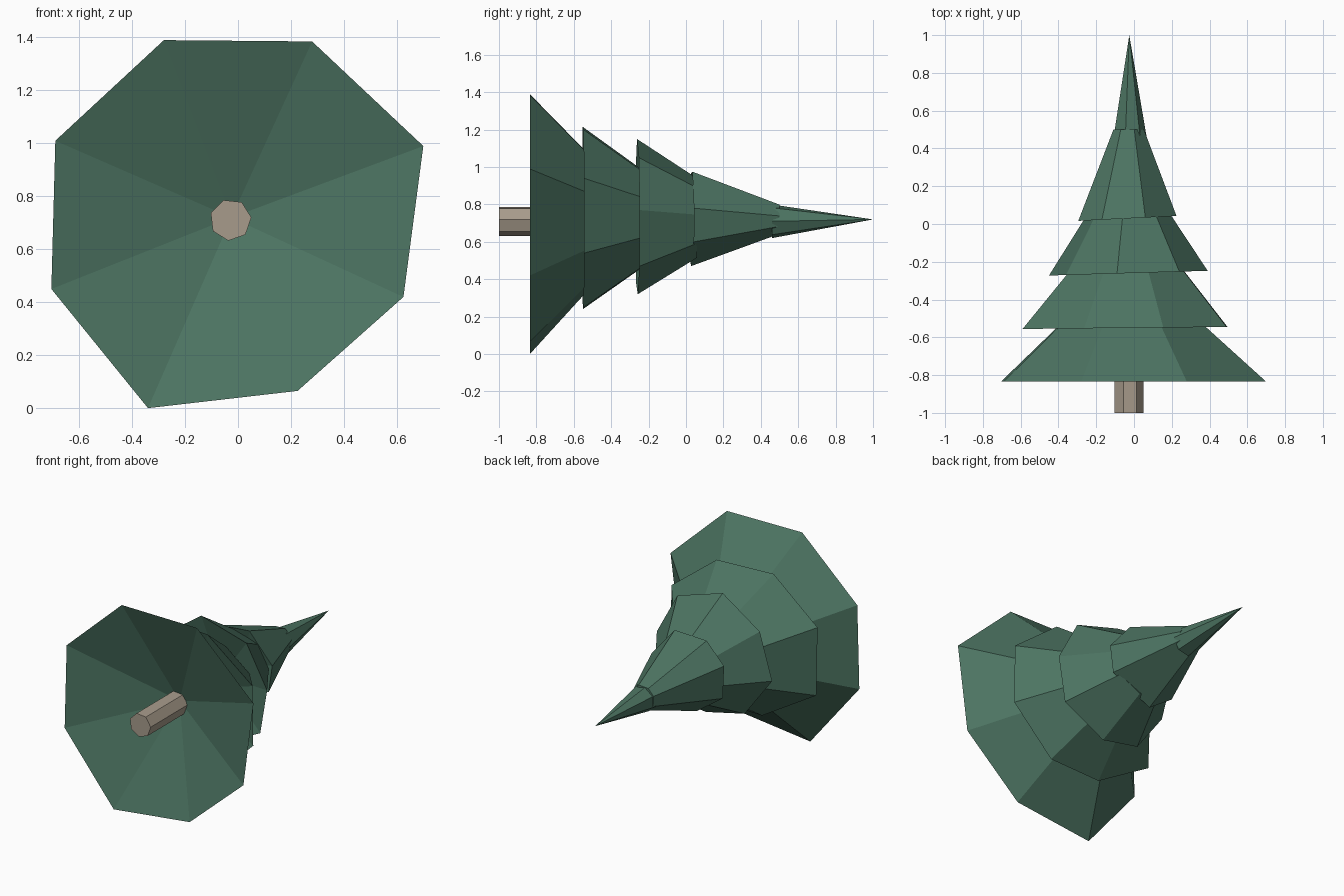
import bpy
import bmesh
import math

cube = bpy.data.objects.get("Cube")
if cube:
    bpy.data.objects.remove(cube, do_unlink=True)

AXIS_X, AXIS_Z = -0.025, 0.72  # the trunk axis runs along y


def make_material(name, color):
    material = bpy.data.materials.new(name)
    material.use_nodes = True
    material.diffuse_color = color
    shader = next(n for n in material.node_tree.nodes if n.type == "BSDF_PRINCIPLED")
    shader.inputs["Base Color"].default_value = color
    return material


def finish(name, bm, material):
    bmesh.ops.recalc_face_normals(bm, faces=bm.faces)
    mesh = bpy.data.meshes.new(name)
    bm.to_mesh(mesh)
    bm.free()
    mesh.materials.append(material)
    part = bpy.data.objects.new(name, mesh)
    bpy.context.collection.objects.link(part)
    return part


def make_tier(name, rim, base, top, shrink, hollow, tilt, material):
    """Faceted skirt: irregular rim, hollow underside, narrower top ring or point."""
    bm = bmesh.new()
    lower = [bm.verts.new((x, base + tilt * (x - AXIS_X), z)) for x, z in rim]
    under = bm.verts.new((AXIS_X, base + hollow, AXIS_Z))
    count = len(rim)
    if shrink:
        upper = [bm.verts.new((AXIS_X + (x - AXIS_X) * shrink, top,
                               AXIS_Z + (z - AXIS_Z) * shrink)) for x, z in rim]
        bm.faces.new(upper)
    else:
        tip = bm.verts.new((AXIS_X, top, AXIS_Z))
    for i in range(count):
        j = (i + 1) % count
        bm.faces.new((lower[j], lower[i], under))
        if shrink:
            bm.faces.new((lower[i], lower[j], upper[j], upper[i]))
        else:
            bm.faces.new((lower[i], lower[j], tip))
    return finish(name, bm, material)


def ring(sides, radius, turn, x, z):
    steps = [turn + math.tau * i / sides for i in range(sides)]
    return [(x + radius * math.cos(a), z + radius * math.sin(a)) for a in steps]


green = make_material("needle green", (0.073, 0.175, 0.122, 1))
bark = make_material("bark brown", (0.39, 0.33, 0.26, 1))

# Hand-shaped rims of the four skirts, as x and z pairs
bottom_rim = [(-.28, 1.39), (.28, 1.385), (.70, .99), (.625, .42),
              (.225, .065), (-.34, 0), (-.705, .45), (-.69, 1.01)]
lower_rim = [(-.265, 1.215), (.155, 1.2), (.49, .94), (.495, .54),
             (.2, .25), (-.18, .24), (-.58, .48), (-.59, .94)]
middle_rim = [(-.09, 1.15), (.24, 1.05), (.39, .77), (.34, .47),
              (.03, .32), (-.25, .38), (-.45, .65), (-.36, .96)]
upper_rim = [(-.17, .96), (.06, .975), (.225, .78), (.2, .6),
             (-.1, .47), (-.285, .6), (-.295, .82)]

make_tier("bottom_branches", bottom_rim, -.835, -.5, .49, .25, 0, green)
make_tier("lower_branches", lower_rim, -.55, -.23, .53, .17, .01, green)
make_tier("middle_branches", middle_rim, -.26, .06, .51, .12, .03, green)
make_tier("upper_branches", upper_rim, .03, .5, .31, .08, .05, green)

# Slim spike at the crown
make_tier("crown_spike", ring(7, .092, .9, AXIS_X, .71), .46, 1, 0, .03, 0, green)

# Seven-sided trunk, sunk into the bottom branches
bm = bmesh.new()
outline = ring(7, .079, math.radians(58), -.028, .711)
ends = [[bm.verts.new((x, y, z)) for x, z in outline] for y in (-1, -.5)]
for end in ends:
    bm.faces.new(end)
for i in range(7):
    j = (i + 1) % 7
    bm.faces.new((ends[0][i], ends[0][j], ends[1][j], ends[1][i]))
finish("trunk", bm, bark)
